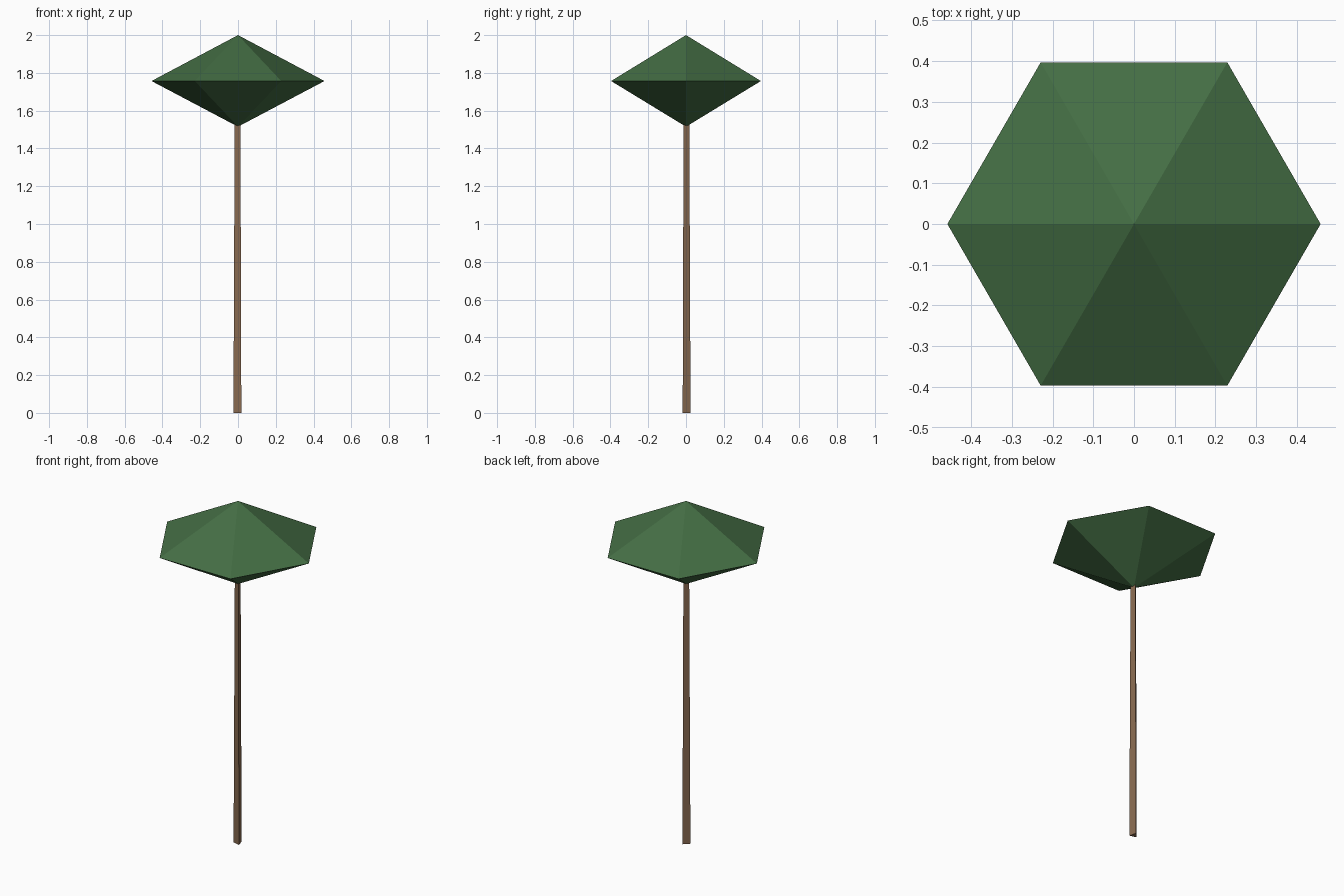
import bpy
import bmesh
import math

if "Cube" in bpy.data.objects:
    bpy.data.objects.remove(bpy.data.objects["Cube"])


def material(name, rgb):
    mat = bpy.data.materials.new(name)
    mat.diffuse_color = (*rgb, 1.0)
    mat.use_nodes = True
    mat.node_tree.nodes["Principled BSDF"].inputs["Base Color"].default_value = mat.diffuse_color
    return mat


def add_object(name, bm, mat):
    bmesh.ops.recalc_face_normals(bm, faces=bm.faces)
    mesh = bpy.data.meshes.new(name)
    bm.to_mesh(mesh)
    bm.free()
    mesh.materials.append(mat)
    obj = bpy.data.objects.new(name, mesh)
    bpy.context.collection.objects.link(obj)
    return obj


def ring(bm, sides, radius, z, start=0.0):
    angles = [math.radians(start) + math.tau * i / sides for i in range(sides)]
    return [bm.verts.new((radius * math.cos(a), radius * math.sin(a), z)) for a in angles]


leaf_green = material("leaf green", (0.058, 0.155, 0.058))
bark_brown = material("bark brown", (0.24, 0.14, 0.078))

# Trunk: slender tapered three-sided post, ending inside the crown
bm = bmesh.new()
low = ring(bm, 3, 0.025, 0.0, -45)
high = ring(bm, 3, 0.018, 1.56, -45)
bm.faces.new(low)
bm.faces.new(high)
for i in range(3):
    j = (i + 1) % 3
    bm.faces.new((low[i], low[j], high[j], high[i]))
add_object("trunk", bm, bark_brown)

# Crown: six-sided double pyramid
bm = bmesh.new()
rim = ring(bm, 6, 0.458, 1.757)
for z in (2.0, 1.515):
    tip = bm.verts.new((0, 0, z))
    for i in range(6):
        bm.faces.new((rim[i], rim[(i + 1) % 6], tip))
add_object("crown", bm, leaf_green)
